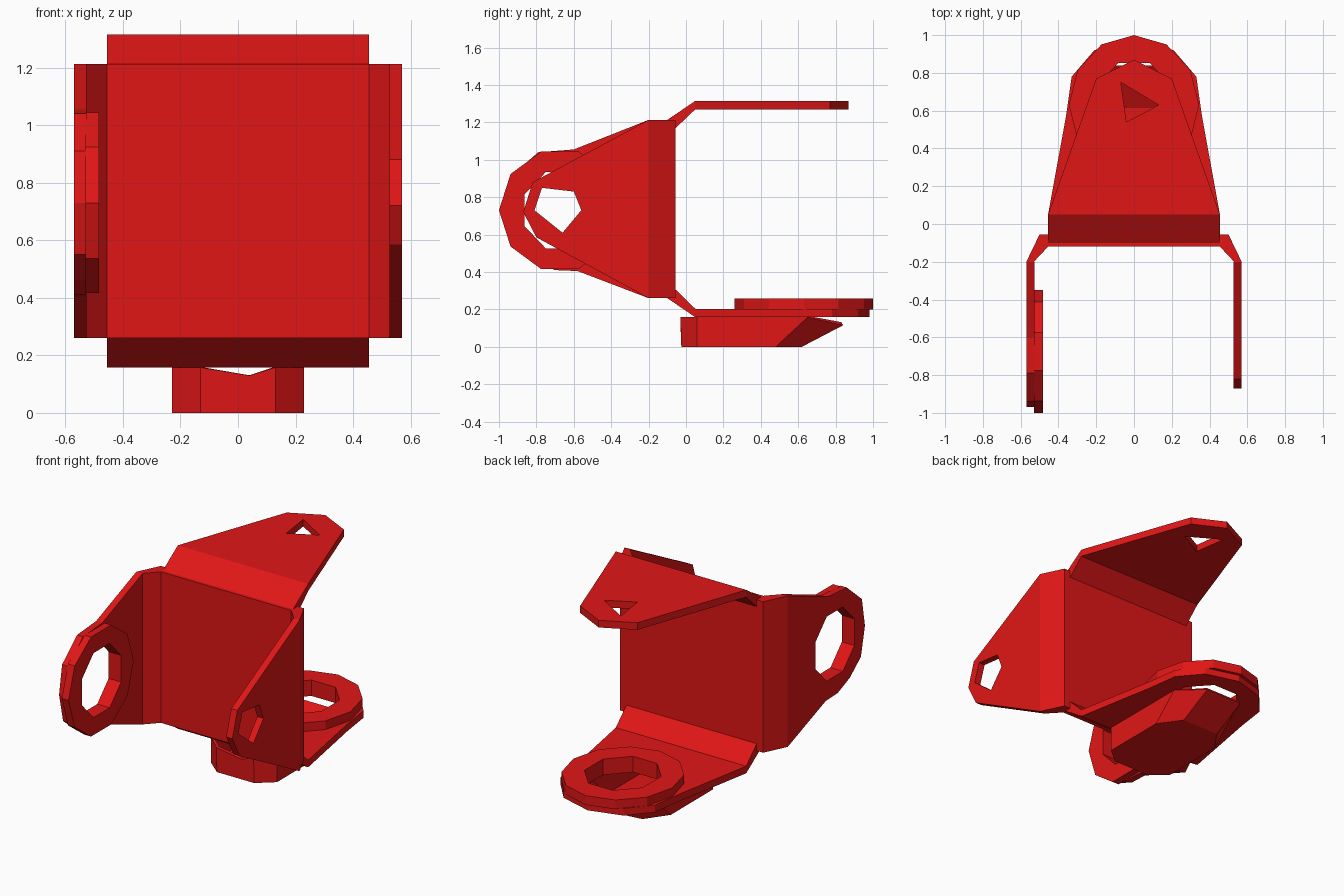
import bpy, bmesh
from math import cos, sin, tau

if "Cube" in bpy.data.objects:
    bpy.data.objects.remove(bpy.data.objects["Cube"])

red = bpy.data.materials.new("red_paint")
red.diffuse_color = (0.75, 0.008, 0.008, 1)
red.use_nodes = True
red.node_tree.nodes["Principled BSDF"].inputs["Base Color"].default_value = red.diffuse_color


def finish(name, bm):
    bmesh.ops.recalc_face_normals(bm, faces=bm.faces)
    me = bpy.data.meshes.new(name)
    bm.to_mesh(me)
    bm.free()
    ob = bpy.data.objects.new(name, me)
    me.materials.append(red)
    bpy.context.collection.objects.link(ob)
    return ob


def prism(name, axis, lo, hi, outline, hole=None):
    """Extrude a 2D outline (optionally with a hole) along one axis."""
    place = {"x": lambda a, b: (lo, a, b),
             "z": lambda a, b: (a, b, lo)}[axis]
    bm = bmesh.new()
    for loop in (outline, hole):
        if loop:
            vs = [bm.verts.new(place(*p)) for p in loop]
            for i, v in enumerate(vs):
                bm.edges.new((v, vs[(i + 1) % len(vs)]))
    bmesh.ops.triangle_fill(bm, edges=bm.edges[:], use_beauty=True)
    bmesh.ops.recalc_face_normals(bm, faces=bm.faces)
    ext = bmesh.ops.extrude_face_region(bm, geom=bm.faces[:], use_keep_orig=True)
    verts = [g for g in ext["geom"] if isinstance(g, bmesh.types.BMVert)]
    d = hi - lo
    bmesh.ops.translate(bm, verts=verts,
                        vec=(d, 0, 0) if axis == "x" else (0, 0, d))
    return finish(name, bm)


def ellipse(cx, cy, rx, ry, n, turn=0.0):
    return [(cx + rx * cos(tau * (i + turn) / n),
             cy + ry * sin(tau * (i + turn) / n)) for i in range(n)]


# Front yoke: web plate with two bent edges
prism("front_yoke_web", "z", 0.26, 1.213,
      [(-0.57, -0.2), (-0.5, -0.055), (0.5, -0.055), (0.57, -0.2),
       (0.53, -0.2), (0.455, -0.12), (-0.455, -0.12), (-0.53, -0.2)])

# Rear yoke: web plate with two bent edges, turned a quarter
prism("rear_yoke_web", "x", -0.455, 0.455,
      [(0.05, 1.315), (-0.1, 1.213), (-0.1, 0.26), (0.05, 0.158),
       (0.05, 0.203), (-0.06, 0.31), (-0.06, 1.165), (0.05, 1.27)])

# Right arm with small hole
prism("right_arm", "x", 0.527, 0.57,
      [(-0.2, 0.26), (-0.8, 0.585), (-0.87, 0.72), (-0.82, 0.88), (-0.2, 1.213)],
      [(-0.81, 0.73), (-0.77, 0.85), (-0.6, 0.83), (-0.56, 0.73), (-0.66, 0.61)])

# Left arm with wide hole and raised ring
side_hole = ellipse(-0.67, 0.73, 0.21, 0.22, 8, 0.5)
prism("left_arm", "x", -0.57, -0.527,
      [(-0.2, 0.26), (-0.58, 0.405), (-0.7, 0.41), (-0.82, 0.46), (-0.93, 0.55),
       (-0.97, 0.73), (-0.94, 0.91), (-0.79, 1.04), (-0.6, 1.055), (-0.2, 1.213)],
      side_hole)
prism("left_ring", "x", -0.53, -0.483,
      ellipse(-0.675, 0.73, 0.325, 0.33, 10), side_hole)

# Upper arm with triangular hole
prism("upper_arm", "z", 1.27, 1.315,
      [(-0.455, 0.05), (0.455, 0.05), (0.2, 0.77), (0, 0.87), (-0.2, 0.77)],
      [(-0.07, 0.75), (0.13, 0.63), (-0.04, 0.54)])

# Lower arm with wide hole and raised ring
base_hole = ellipse(0, 0.63, 0.22, 0.24, 8, 0.5)
prism("lower_arm", "z", 0.158, 0.203,
      [(-0.455, 0.05), (0.455, 0.05), (0.36, 0.57), (0.33, 0.78), (0.21, 0.92),
       (0, 0.98), (-0.21, 0.92), (-0.33, 0.78), (-0.36, 0.57)],
      base_hole)
prism("lower_ring", "z", 0.2, 0.258,
      ellipse(0, 0.63, 0.345, 0.37, 12), base_hole)

# Open tray under the lower arm, with sloped rear
bottom = [(-0.13, -0.025), (0.04, -0.025), (0.13, -0.025), (0.23, 0.06),
          (0.23, 0.48), (0.13, 0.62), (-0.13, 0.62), (-0.23, 0.48), (-0.23, 0.06)]
top = [(-0.13, -0.03, 0.158), (0.04, -0.03, 0.13), (0.13, -0.03, 0.158),
       (0.23, 0.06, 0.158), (0.23, 0.65, 0.158), (0.13, 0.84, 0.115),
       (-0.13, 0.84, 0.115), (-0.23, 0.65, 0.158), (-0.23, 0.06, 0.158)]
bm = bmesh.new()
low = [bm.verts.new((x, y, 0)) for x, y in bottom]
high = [bm.verts.new(p) for p in top]
bm.faces.new(low[::-1])
for i in range(len(low)):
    j = (i + 1) % len(low)
    bm.faces.new((low[i], low[j], high[j], high[i]))
tray = finish("tray", bm)
wall = tray.modifiers.new("wall", "SOLIDIFY")
wall.thickness = 0.02
wall.offset = -1
